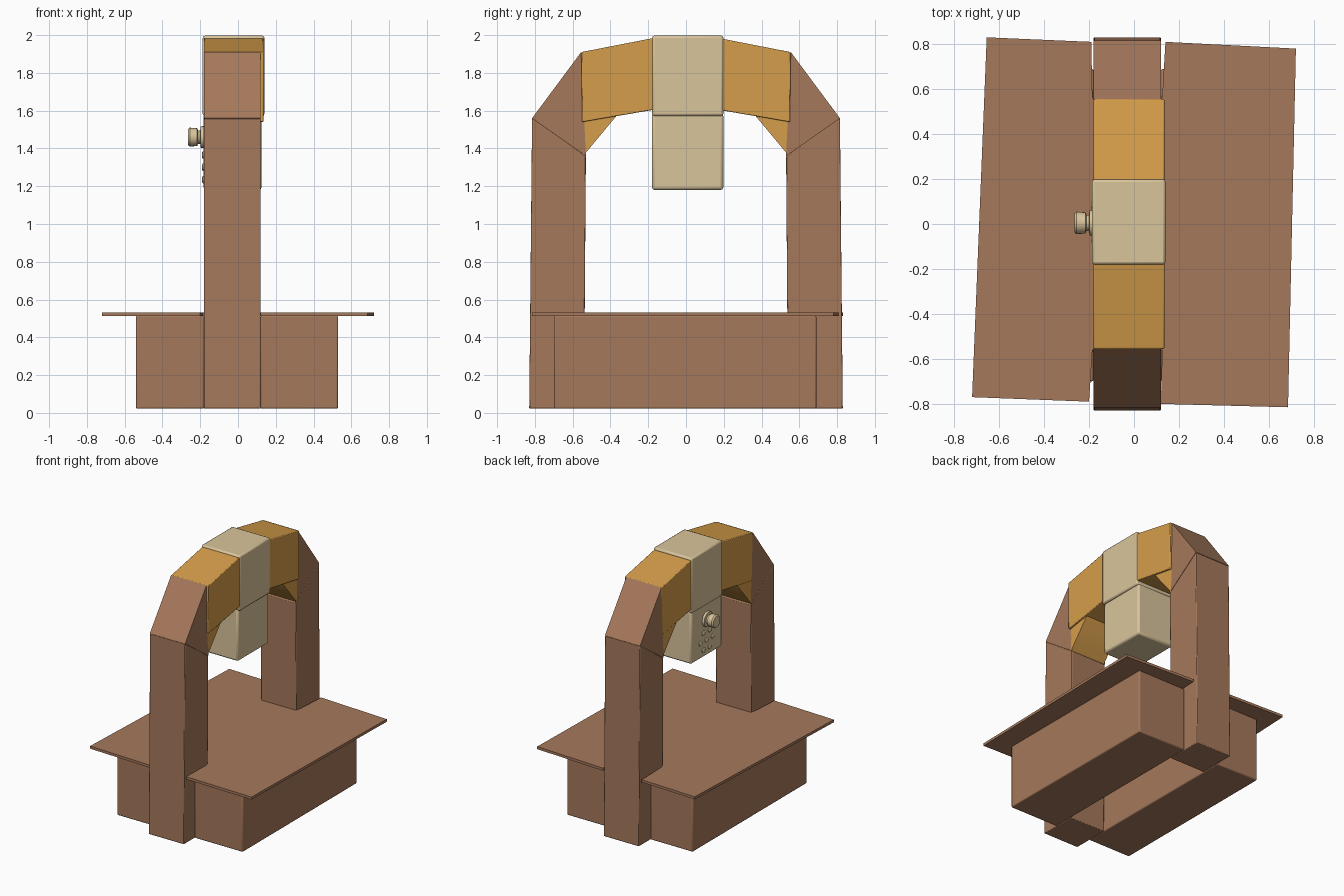
import bpy, bmesh, math
from mathutils import Matrix, Vector

if "Cube" in bpy.data.objects:
    bpy.data.objects.remove(bpy.data.objects["Cube"])


def material(name, rgb):
    m = bpy.data.materials.new(name)
    m.diffuse_color = (*rgb, 1)
    m.use_nodes = True
    m.node_tree.nodes["Principled BSDF"].inputs["Base Color"].default_value = m.diffuse_color
    return m


BROWN = material("cardboard brown", (0.38, 0.19, 0.105))
ORANGE = material("amber orange", (0.67, 0.34, 0.07))
CREAM = material("cream", (0.70, 0.56, 0.33))


def finish(bm, name, mat, bevel=0.0):
    bmesh.ops.recalc_face_normals(bm, faces=bm.faces)
    me = bpy.data.meshes.new(name)
    bm.to_mesh(me)
    bm.free()
    me.materials.append(mat)
    ob = bpy.data.objects.new(name, me)
    bpy.context.collection.objects.link(ob)
    if bevel:
        b = ob.modifiers.new("soft edges", 'BEVEL')
        b.width, b.segments = bevel, 2
    bpy.context.view_layer.objects.active = ob
    ob.select_set(True)
    bpy.ops.object.shade_smooth_by_angle(angle=math.radians(25))
    ob.select_set(False)
    return ob


def extrude(name, pts, vec, mat, bevel=0.0):
    bm = bmesh.new()
    f = bm.faces.new([bm.verts.new(p) for p in pts])
    r = bmesh.ops.extrude_face_region(bm, geom=[f], use_keep_orig=True)
    verts = [g for g in r["geom"] if isinstance(g, bmesh.types.BMVert)]
    bmesh.ops.translate(bm, verts=verts, vec=Vector(vec))
    return finish(bm, name, mat, bevel)


def prism(name, profile, x0, x1, mat, bevel=0.0):
    """Side profile in y, z swept along x."""
    return extrude(name, [(x0, y, z) for y, z in profile], (x1 - x0, 0, 0), mat, bevel)


def box(name, x, y, z, mat, bevel=0.0):
    return prism(name, [(y[0], z[0]), (y[1], z[0]), (y[1], z[1]), (y[0], z[1])], *x, mat, bevel)


def lathe_x(name, profile, y, z, mat, n=16):
    """Turned part around an axis parallel to x; profile holds (x, radius)."""
    bm = bmesh.new()
    rings = [[bm.verts.new((x, y + r * math.cos(2 * math.pi * i / n),
                            z + r * math.sin(2 * math.pi * i / n))) for i in range(n)]
             for x, r in profile]
    for a, b in zip(rings, rings[1:]):
        for i in range(n):
            j = (i + 1) % n
            bm.faces.new((a[i], a[j], b[j], b[i]))
    bm.faces.new(rings[0])
    bm.faces.new(rings[-1])
    return finish(bm, name, mat)


# Two base boxes with an open gap between them
box("base_box_left", (-0.54, -0.18), (-0.70, 0.69), (0.022, 0.515), BROWN, 0.008)
box("base_box_right", (0.12, 0.53), (-0.70, 0.69), (0.022, 0.515), BROWN, 0.008)

# Table top: a slightly crooked thin sheet, notched round the legs
sheet = [(-0.72, -0.77), (-0.20, -0.79), (-0.185, -0.56), (0.125, -0.56), (0.12, -0.80),
         (0.685, -0.815), (0.72, 0.78), (0.14, 0.81), (0.125, 0.56), (-0.185, 0.56),
         (-0.19, 0.81), (-0.655, 0.83)]
extrude("table_top", [(x, y, 0.512) for x, y in sheet], (0, 0, 0.02), BROWN)

# Arch: legs, shoulders, orange arms and corner gussets on both sides
for side, s in (("front", -1), ("back", 1)):
    prism(side + "_leg", [(s * 0.83, 0.022), (s * 0.815, 1.56), (s * 0.53, 1.36),
                          (s * 0.54, 0.022)], -0.18, 0.12, BROWN, 0.005)
    prism(side + "_shoulder", [(s * 0.815, 1.56), (s * 0.555, 1.91), (s * 0.545, 1.37),
                               (s * 0.53, 1.36)], -0.18, 0.12, BROWN)
    prism(side + "_arm", [(s * 0.555, 1.91), (s * 0.17, 1.985), (s * 0.17, 1.605),
                          (s * 0.55, 1.54)], -0.18, 0.135, ORANGE, 0.005)
    prism(side + "_gusset", [(s * 0.55, 1.56), (s * 0.36, 1.60), (s * 0.37, 1.57),
                             (s * 0.545, 1.36)], -0.178, 0.12, ORANGE)

# Cream keystone block and the control box hanging under it
box("keystone", (-0.187, 0.14), (-0.18, 0.198), (1.572, 1.997), CREAM, 0.012)
box("control_box", (-0.182, 0.125), (-0.18, 0.198), (1.18, 1.585), CREAM, 0.015)

# Turned knob on the left face
lathe_x("knob", [(-0.175, 0.06), (-0.198, 0.056), (-0.2, 0.036), (-0.212, 0.036),
                 (-0.216, 0.047), (-0.255, 0.05), (-0.265, 0.042)], 0.005, 1.46, CREAM, 20)

# Ring of small buttons below the knob
for i in range(7):
    a = 2 * math.pi * i / 6
    r = 0.075 if i < 6 else 0
    lathe_x("button_%d" % i, [(-0.178, 0.02), (-0.187, 0.019), (-0.191, 0.012)],
            0.01 + r * math.cos(a), 1.30 + r * math.sin(a), CREAM, 12)
